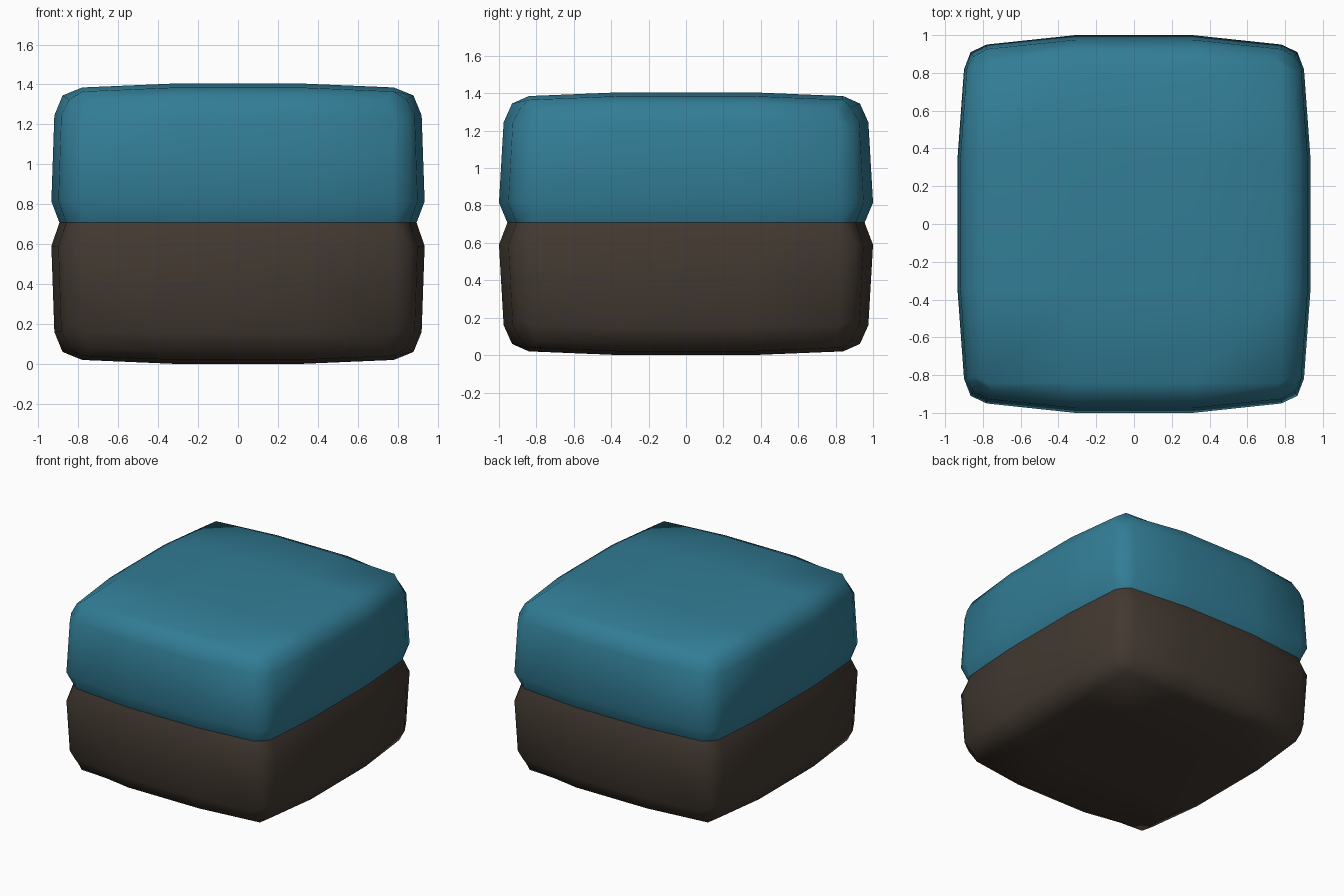
import bpy
import bmesh

if "Cube" in bpy.data.objects:
    bpy.data.objects.remove(bpy.data.objects["Cube"])

HEIGHT = 1.405
IDX = [-3, -2, -1, 1, 2, 3]            # grid lines across the pillow-shaped box
BASE_X = {1: 0.31, 2: 0.78, 3: 0.935}
BASE_Y = {1: 0.35, 2: 0.84, 3: 1.0}
# Bulge of the side walls: falls off towards corners, rim and seam
X_BY_Y = {1: 1.0, 2: 0.9625, 3: 0.925}
Y_BY_X = {1: 1.0, 2: 0.95, 3: 0.91}
X_BY_Z = {0: 0.957, 1: 1.0, 2: 0.984, 3: 0.94}
Y_BY_Z = {0: 0.955, 1: 1.0, 2: 0.975, 3: 0.93}
DROP = {1: 0.0, 2: 0.02, 3: 0.06}      # crown of the top face
LEVEL = {0: 0.708, 1: 0.815, 2: 1.245}


def point(i, j, k):
    a, b = abs(i), abs(j)
    x, y = BASE_X[a], BASE_Y[b]
    if a == 3:
        x *= X_BY_Y[b] * X_BY_Z[k]
    elif b == 3 and k == 3:
        x *= 0.96 if a == 2 else 1.0
    if b == 3:
        y *= Y_BY_X[a] * Y_BY_Z[k]
    elif a == 3:
        y *= (0.96 if k == 3 else 0.975) if b == 2 else 0.97
    if k == 3:
        z = HEIGHT - DROP[a] - DROP[b]
    else:
        z = LEVEL[k]
        if k == 2 and a == 3 and b == 3:
            z -= 0.03
    return (x if i > 0 else -x, y if j > 0 else -y, z)


def make_half(name, mat, flip):
    bm = bmesh.new()
    verts = {}

    def v(i, j, k):
        if (i, j, k) not in verts:
            x, y, z = point(i, j, k)
            if flip:
                z = 1.416 - z if k == 0 else HEIGHT - z
            verts[i, j, k] = bm.verts.new((x, y, z))
        return verts[i, j, k]

    pairs = list(zip(IDX, IDX[1:]))
    # crowned cap
    for a, b in pairs:
        for c, d in pairs:
            bm.faces.new((v(a, c, 3), v(b, c, 3), v(b, d, 3), v(a, d, 3)))
    # four bulging walls
    for a, b in pairs:
        for k in range(3):
            for s, (p, q) in ((-3, (a, b)), (3, (b, a))):
                bm.faces.new((v(p, s, k), v(q, s, k), v(q, s, k + 1), v(p, s, k + 1)))
                bm.faces.new((v(s, q, k), v(s, p, k), v(s, p, k + 1), v(s, q, k + 1)))
    if flip:
        bmesh.ops.reverse_faces(bm, faces=bm.faces[:])
    for f in bm.faces:
        f.smooth = True
    mesh = bpy.data.meshes.new(name)
    bm.to_mesh(mesh)
    bm.free()
    mesh.materials.append(mat)
    obj = bpy.data.objects.new(name, mesh)
    bpy.context.collection.objects.link(obj)
    return obj


def material(name, rgb):
    m = bpy.data.materials.new(name)
    m.diffuse_color = (*rgb, 1.0)
    m.use_nodes = True
    m.node_tree.nodes["Principled BSDF"].inputs["Base Color"].default_value = m.diffuse_color
    return m


# Upper and lower cushion halves meeting at the seam
make_half("upper_cushion", material("teal", (0.032, 0.205, 0.305)), False)
make_half("lower_cushion", material("dark_brown", (0.054, 0.040, 0.030)), True)
